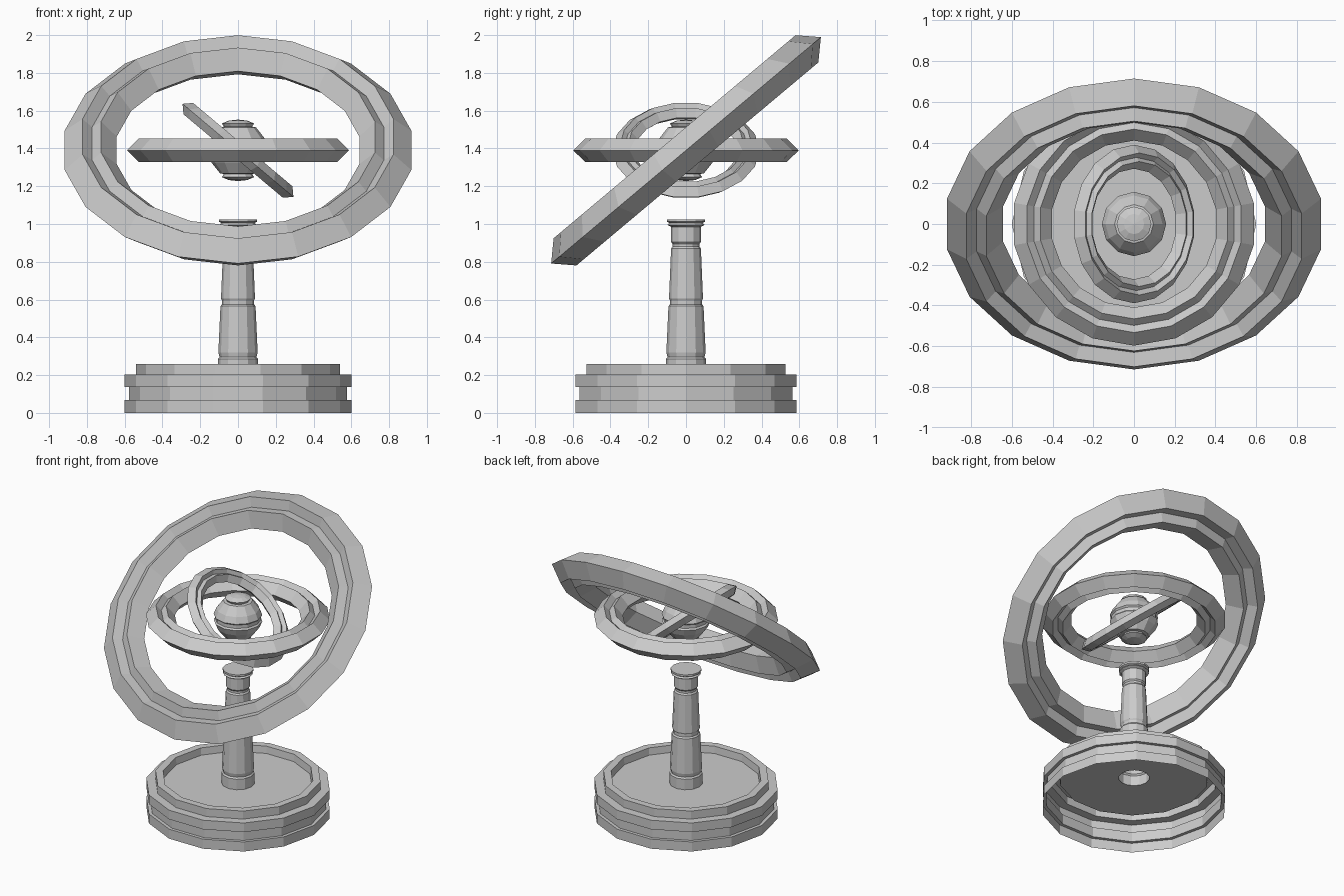
import bpy, bmesh
from math import sin, cos, pi, radians

if "Cube" in bpy.data.objects:
    bpy.data.objects.remove(bpy.data.objects["Cube"])

CENTRE_Z = 1.39


def lathe(name, profile, sides, start=0.0, closed=False, z=0.0, tilt=(0, 0, 0)):
    """Revolve (radius, height) points about z into a flat-faced object."""
    bm = bmesh.new()
    rings = []
    for r, h in profile:
        if r == 0:
            rings.append([bm.verts.new((0, 0, h))] * sides)
        else:
            angles = [start + 2 * pi * i / sides for i in range(sides)]
            rings.append([bm.verts.new((r * cos(a), r * sin(a), h)) for a in angles])
    pairs = list(zip(rings, rings[1:]))
    if closed:
        pairs.append((rings[-1], rings[0]))
    for low, high in pairs:
        for i in range(sides):
            j = (i + 1) % sides
            corners = dict.fromkeys((low[i], low[j], high[j], high[i]))
            bm.faces.new(list(corners))
    mesh = bpy.data.meshes.new(name)
    bm.to_mesh(mesh)
    bm.free()
    obj = bpy.data.objects.new(name, mesh)
    obj.location.z = z
    obj.rotation_euler = tilt
    bpy.context.collection.objects.link(obj)
    return obj


def grooved_ring(name, radius, s, tilt):
    """Ring with a pointed rim inside and out and a V groove on both faces."""
    top = [(-0.096, 0.094), (-0.148, 0.046), (-0.196, 0.092)]
    section = [(0, 0)] + top + [(-0.28, 0)] + [(d, -h) for d, h in reversed(top)]
    section = [(radius + d * s, h * s) for d, h in reversed(section)]
    return lathe(name, section, 18, pi / 2, True, CENTRE_Z, tilt)


# Hollow base with stepped wall and recessed tray, open underneath
lathe("base", [(0.60, 0), (0.60, 0.068), (0.577, 0.068), (0.577, 0.138),
               (0.60, 0.138), (0.60, 0.203), (0.54, 0.203), (0.54, 0.26),
               (0.49, 0.26), (0.485, 0.21), (0.10, 0.21)], 14)

# Turned post, open at the bottom
lathe("post", [(0.107, 0.21), (0.107, 0.285), (0.098, 0.295), (0.104, 0.32),
               (0.093, 0.565), (0.085, 0.575), (0.085, 0.595), (0.09, 0.605),
               (0.079, 0.87), (0.071, 0.88), (0.071, 0.895), (0.079, 0.905),
               (0.079, 0.985), (0.098, 0.995), (0.088, 1.005), (0.10, 1.012),
               (0.10, 1.025), (0, 1.025)], 12)

# Central globe with equator groove and end caps
upper = [(0.148, 0.012), (0.158, 0.022), (0.14, 0.065), (0.095, 0.122),
         (0.075, 0.125), (0.085, 0.142), (0.05, 0.157), (0, 0.163)]
lathe("globe", [(r, -h) for r, h in reversed(upper)] + upper, 12, z=CENTRE_Z)

# Three nested rings
grooved_ring("outer_ring", 0.932, 1.0, (radians(40), 0, 0))
grooved_ring("middle_ring", 0.597, 0.67, (0, 0, 0))
grooved_ring("inner_ring", 0.389, 0.42, (0, radians(40), 0))
